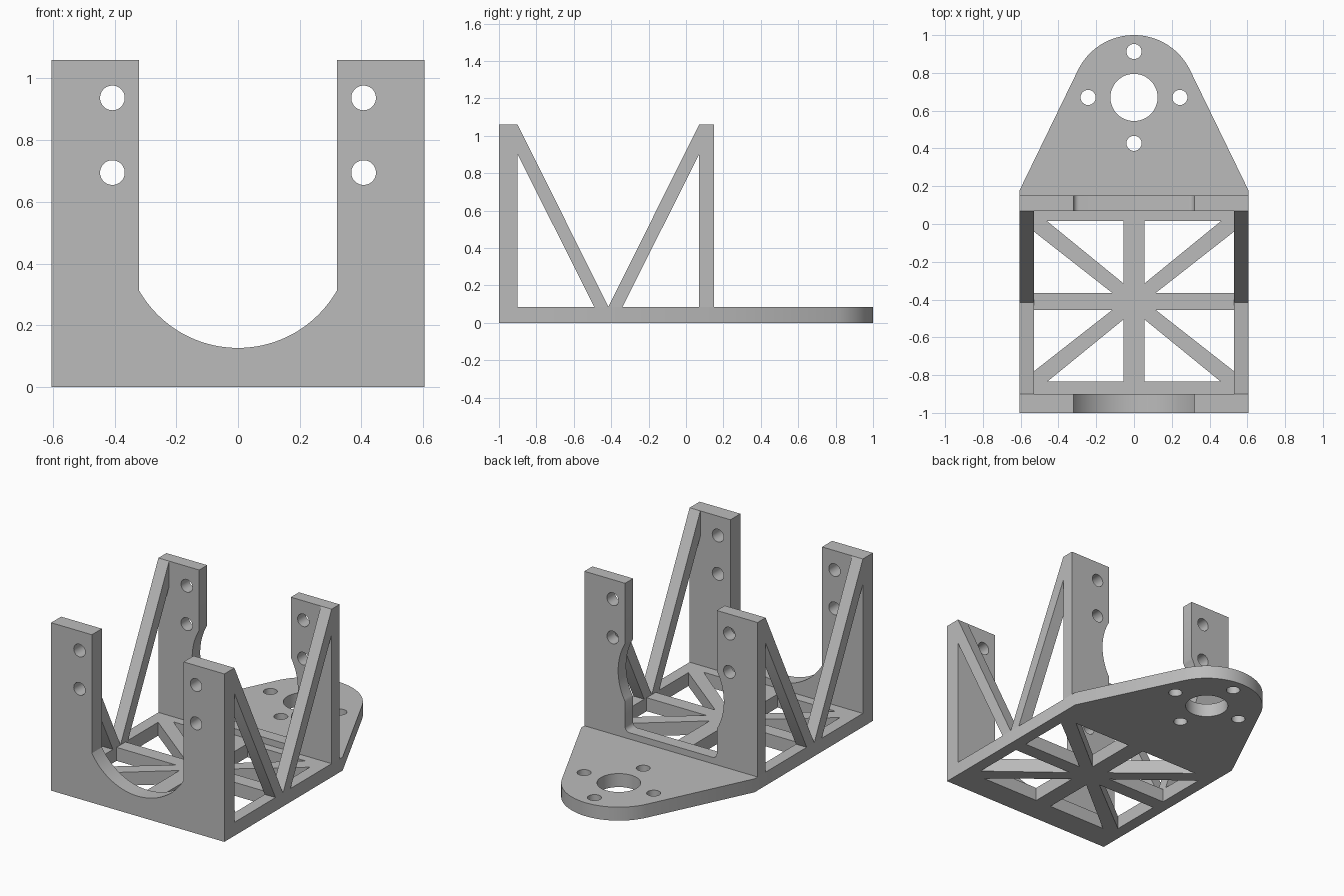
import bpy
from math import sin, cos, pi, atan2, acos, asin, hypot, sqrt
from mathutils import Matrix

if "Cube" in bpy.data.objects:
    bpy.data.objects.remove(bpy.data.objects["Cube"], do_unlink=True)

GREY = (0.5, 0.5, 0.5, 1)
mat = bpy.data.materials.new("light grey")
mat.use_nodes = True
mat.diffuse_color = GREY
mat.node_tree.nodes["Principled BSDF"].inputs["Base Color"].default_value = GREY

# Overall sizes
W, H, BASE = 0.605, 1.06, 0.085         # half width, height, base thickness
FRONT, FRONT_IN = -1.0, -0.9            # front wall
BACK_IN, BACK = 0.07, 0.15              # back wall
GAP = 0.32                              # half width of the cradle opening
MID_Y = (FRONT_IN + BACK_IN) / 2


def arc(cx, cy, r, a0, a1, n=24):
    return [(cx + r * cos(a0 + (a1 - a0) * i / n),
             cy + r * sin(a0 + (a1 - a0) * i / n)) for i in range(n + 1)]


def hole(cx, cy, r, n=48):
    return arc(cx, cy, r, 0, 2 * pi, n)[:-1]


def mirrored(half):
    """Close a right-hand outline with its mirror image."""
    return half + [(-x, y) for x, y in reversed(half) if abs(x) > 1e-5]


def panel(name, loops, low, high, axis):
    """Flat plate: outline plus holes, extruded from low to high along axis."""
    curve = bpy.data.curves.new(name, 'CURVE')
    curve.dimensions, curve.fill_mode = '2D', 'BOTH'
    curve.extrude = (high - low) / 2
    for loop in loops:
        spline = curve.splines.new('POLY')
        spline.points.add(len(loop) - 1)
        for p, (x, y) in zip(spline.points, loop):
            p.co = (x, y, 0, 1)
        spline.use_cyclic_u = True
    temp = bpy.data.objects.new(name + " outline", curve)
    bpy.context.collection.objects.link(temp)
    dg = bpy.context.evaluated_depsgraph_get()
    mesh = bpy.data.meshes.new_from_object(temp.evaluated_get(dg))
    bpy.data.objects.remove(temp, do_unlink=True)

    turn = {'Z': Matrix.Identity(4),
            'Y': Matrix.Rotation(pi / 2, 4, 'X'),
            'X': Matrix(((0, 0, 1, 0), (1, 0, 0, 0), (0, 1, 0, 0), (0, 0, 0, 1)))}[axis]
    shift = [0, 0, 0]
    shift['XYZ'.index(axis)] = (low + high) / 2
    mesh.transform(Matrix.Translation(shift) @ turn)
    mesh.materials.clear()
    mesh.materials.append(mat)
    obj = bpy.data.objects.new(name, mesh)
    bpy.context.collection.objects.link(obj)

    # Weld the caps to the rim and smooth only the curved walls
    bpy.ops.object.select_all(action='DESELECT')
    obj.select_set(True)
    bpy.context.view_layer.objects.active = obj
    bpy.ops.object.mode_set(mode='EDIT')
    bpy.ops.mesh.select_all(action='SELECT')
    bpy.ops.mesh.remove_doubles(threshold=0.0002)
    bpy.ops.mesh.normals_make_consistent(inside=False)
    bpy.ops.object.mode_set(mode='OBJECT')
    bpy.ops.object.shade_smooth_by_angle(angle=0.5)
    return obj


# Base with lattice windows and rounded mounting flange
ROUND_Y, ROUND_R = 0.67, 0.33
CORNER_Y = 0.18
dy = CORNER_Y - ROUND_Y
tangent = atan2(dy, W) + acos(ROUND_R / hypot(W, dy))
outline = mirrored([(W, FRONT_IN), (W, CORNER_Y)]
                   + arc(0, ROUND_Y, ROUND_R, tangent, pi / 2))
loops = [outline, hole(0, ROUND_Y, 0.125)]
for k in range(4):
    a = k * pi / 2
    loops.append(hole(0.243 * cos(a), ROUND_Y + 0.243 * sin(a), 0.04))

LATTICE_Y = -0.41
end_window = [(0.46, 0.425), (0.055, 0.425), (0.055, 0.095)]
side_window = [(0.53, 0.37), (0.53, 0.045), (0.115, 0.045)]
for sx in (1, -1):
    for sy in (1, -1):
        for window in (end_window, side_window):
            loops.append([(sx * x, LATTICE_Y + sy * y) for x, y in window])
panel("base_plate", loops, 0, BASE, 'Z')

# Bolt holes shared by both walls
bolts = [hole(sx * 0.407, z, 0.04) for sx in (1, -1) for z in (0.695, 0.937)]

# Front wall: straight sides and a shallow curved saddle
CRADLE_Z, CRADLE_R = 0.496, 0.369
drop = asin(sqrt(CRADLE_R ** 2 - GAP ** 2) / CRADLE_R)
saddle = arc(0, CRADLE_Z, CRADLE_R, -drop, -pi / 2)
front = mirrored([(W, 0), (W, H), (GAP, H)] + saddle)
panel("front_wall", [front] + bolts, FRONT, FRONT_IN, 'Y')

# Back wall: square opening with rounded corners and round side reliefs
FLOOR, FILLET = 0.125, 0.03
back = mirrored([(W, BASE), (W, H), (GAP, H)]
                + arc(0, CRADLE_Z, CRADLE_R, drop, -drop)
                + arc(GAP - FILLET, FLOOR + FILLET, FILLET, 0, -pi / 2, 8))
panel("back_wall", [back] + bolts, BACK_IN, BACK, 'Y')

# Slanted side braces, four alike
half_span = (BACK_IN - FRONT_IN) / 2
brace = [(0, BASE), (0.075, BASE), (half_span, 0.9), (half_span, H)]
for side, sx in (("left", 1), ("right", -1)):
    for end, sy in (("back", 1), ("front", -1)):
        low, high = sorted((sx * 0.53, sx * W))
        panel(f"{end}_{side}_brace", [[(MID_Y + sy * y, z) for y, z in brace]],
              low, high, 'X')
